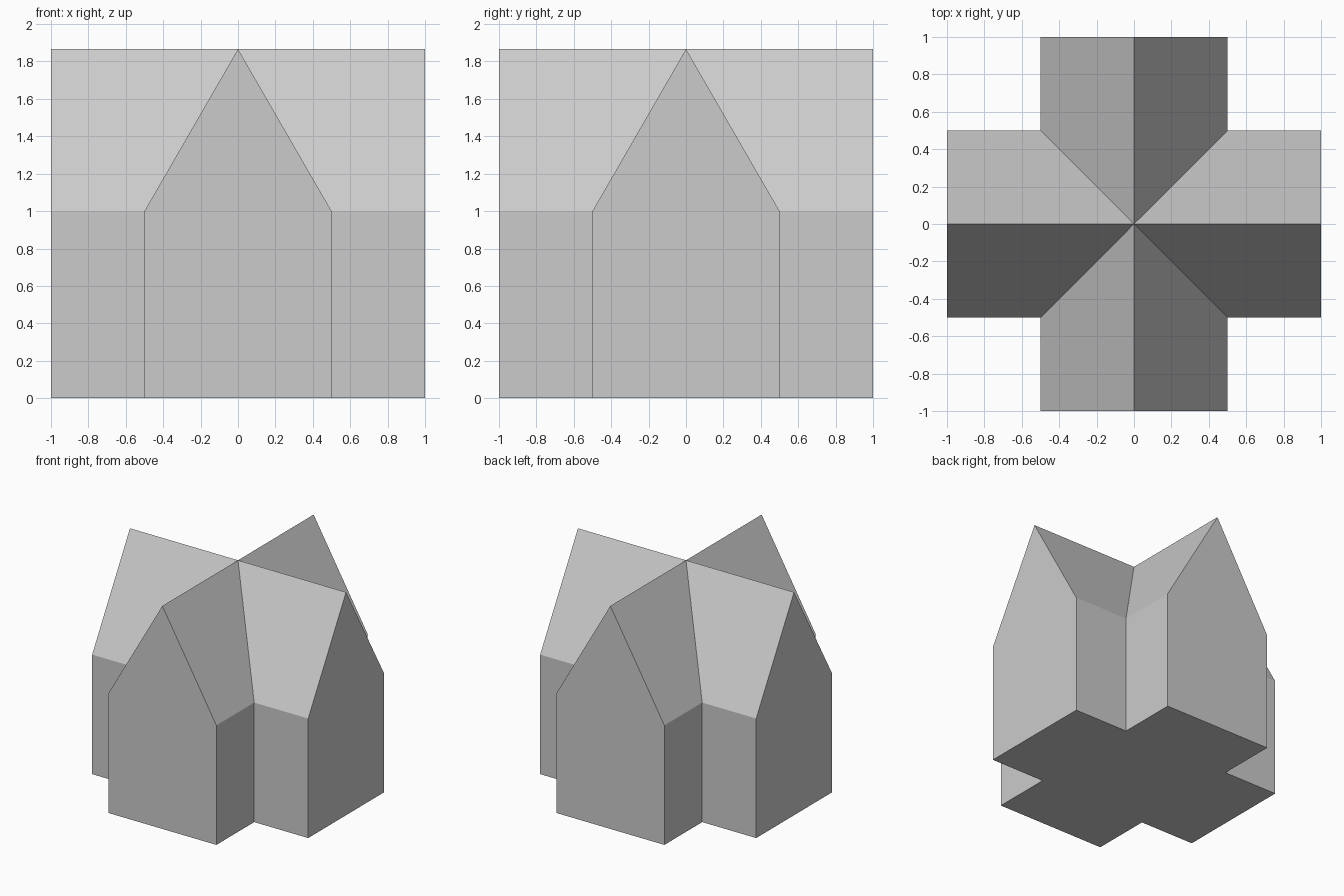
import bpy, bmesh
from math import radians, sqrt
from mathutils import Matrix, Vector

cube = bpy.data.objects.get("Cube")
if cube:
    bpy.data.objects.remove(cube, do_unlink=True)

HALF = 0.5                    # half width of a wing
REACH = 1.0                   # distance from centre to gable wall
EAVE = 1.0
RIDGE = EAVE + HALF * sqrt(3)  # 60 degree roof pitch

grey = bpy.data.materials.new("light_grey")
grey.use_nodes = True
colour = (0.6, 0.6, 0.6, 1)
grey.diffuse_color = colour
grey.node_tree.nodes["Principled BSDF"].inputs["Base Color"].default_value = colour

bm = bmesh.new()


def add_wing(turn):
    """One gabled wing, open where it meets the other wings."""
    def face(*points):
        bm.faces.new([bm.verts.new(turn @ Vector(p)) for p in points])

    # gable wall
    face((-HALF, -REACH, 0), (HALF, -REACH, 0), (HALF, -REACH, EAVE),
         (0, -REACH, RIDGE), (-HALF, -REACH, EAVE))
    # side walls and roof slopes, ending in the valleys
    for s in (-HALF, HALF):
        face((s, -REACH, 0), (s, -HALF, 0), (s, -HALF, EAVE), (s, -REACH, EAVE))
        face((s, -REACH, EAVE), (s, -HALF, EAVE), (0, 0, RIDGE), (0, -REACH, RIDGE))
    # floor
    face((0, 0, 0), (HALF, -HALF, 0), (HALF, -REACH, 0),
         (-HALF, -REACH, 0), (-HALF, -HALF, 0))


for quarter in range(4):
    add_wing(Matrix.Rotation(radians(90 * quarter), 3, 'Z'))

# weld the four wings into one closed shell
bmesh.ops.remove_doubles(bm, verts=bm.verts[:], dist=0.0001)
bmesh.ops.recalc_face_normals(bm, faces=bm.faces[:])

mesh = bpy.data.meshes.new("cross_gabled_house")
bm.to_mesh(mesh)
bm.free()
mesh.materials.append(grey)
house = bpy.data.objects.new("cross_gabled_house", mesh)
bpy.context.collection.objects.link(house)
